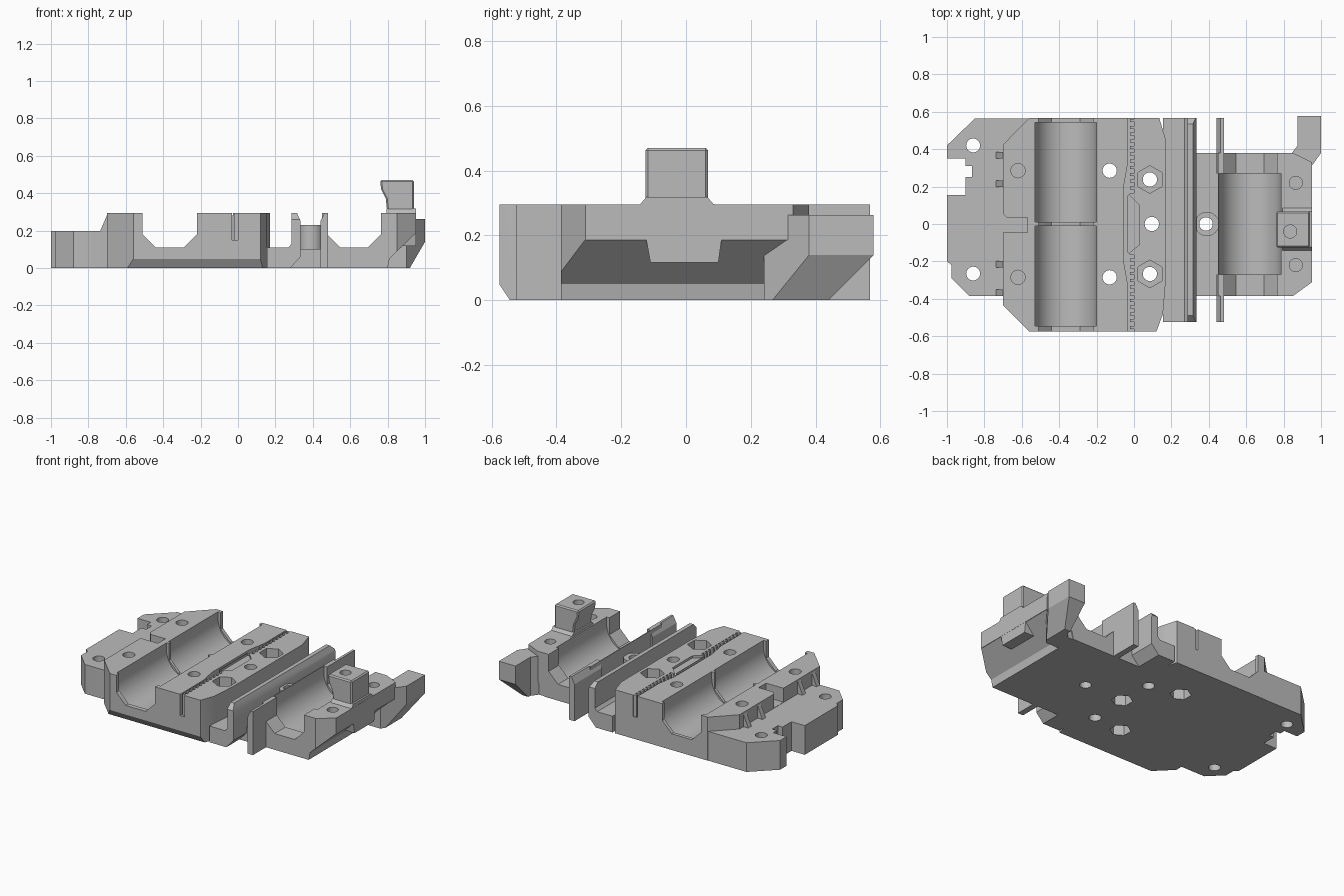
import bpy, bmesh, math
from mathutils import Vector

if "Cube" in bpy.data.objects:
    bpy.data.objects.remove(bpy.data.objects["Cube"], do_unlink=True)

grey = bpy.data.materials.new("plain_grey")
grey.use_nodes = True
grey.diffuse_color = (0.5, 0.5, 0.5, 1)
grey.node_tree.nodes["Principled BSDF"].inputs["Base Color"].default_value = (0.5, 0.5, 0.5, 1)

PLACE = {"x": lambda a, b, t: (t, a, b),
         "y": lambda a, b, t: (a, t, b),
         "z": lambda a, b, t: (a, b, t)}


def prism(name, pts, axis, lo, hi):
    """Extrude a 2D outline along an axis."""
    bm = bmesh.new()
    base = bm.faces.new([bm.verts.new(PLACE[axis](a, b, lo)) for a, b in pts])
    top = bmesh.ops.extrude_face_region(bm, geom=[base])["geom"]
    shift = Vector(PLACE[axis](0, 0, hi - lo))
    bmesh.ops.translate(bm, vec=shift, verts=[v for v in top if isinstance(v, bmesh.types.BMVert)])
    bmesh.ops.recalc_face_normals(bm, faces=bm.faces)
    mesh = bpy.data.meshes.new(name)
    bm.to_mesh(mesh)
    bm.free()
    mesh.materials.append(grey)
    obj = bpy.data.objects.new(name, mesh)
    bpy.context.collection.objects.link(obj)
    return obj


def ring(x, y, r, n=32):
    return [(x + r * math.sin(math.tau * i / n), y + r * math.cos(math.tau * i / n)) for i in range(n)]


def activate(obj):
    bpy.ops.object.select_all(action="DESELECT")
    obj.select_set(True)
    bpy.context.view_layer.objects.active = obj


def cut(obj, pts, axis, lo, hi):
    """Subtract an extruded outline."""
    cutter = prism("cutter", pts, axis, lo, hi)
    cutter.hide_render = True
    activate(obj)
    mod = obj.modifiers.new("boolean", "BOOLEAN")
    mod.operation = "DIFFERENCE"
    mod.solver = "EXACT"
    mod.object = cutter
    bpy.ops.object.modifier_apply(modifier=mod.name)
    bpy.data.objects.remove(cutter, do_unlink=True)


def drill(obj, x, y, r, lo=-0.1):
    cut(obj, ring(x, y, r), "z", lo, 0.6)


def seat(obj, x, lo, hi):
    """Round bearing trough, open at the top."""
    r, cz, n = 0.165, 0.25, 32
    arc = [(x - r * math.cos(math.pi * i / n), cz - r * math.sin(math.pi * i / n)) for i in range(n + 1)]
    cut(obj, [(x - r, 0.4)] + arc + [(x + r, 0.4)], "y", lo, hi)


def mouth(obj, x):
    """Angular opening running through the ends of a trough."""
    half = [(0.145, 0.4), (0.145, 0.18), (0.075, 0.11)]
    pts = [(x - a, b) for a, b in half] + [(x + a, b) for a, b in reversed(half)]
    cut(obj, pts, "y", -0.7, 0.7)


# Main block with twin bearing troughs
block = prism("carriage_block", [(-0.7, -0.435), (-0.56, -0.575), (0.12, -0.575), (0.155, -0.48),
                                 (0.17, -0.3), (0.17, 0.45), (0.155, 0.5), (0.135, 0.567),
                                 (-0.56, 0.567), (-0.7, 0.425)], "z", 0, 0.295)
cut(block, [(-0.6, 0.085), (-0.6, -0.05), (-0.51, -0.05)], "x", -0.8, 0.3)
mouth(block, -0.365)
seat(block, -0.365, -0.545, -0.01)
seat(block, -0.365, 0.01, 0.543)
cut(block, [(-0.72, -0.045), (-0.57, -0.045), (-0.57, 0.035), (-0.68, 0.035), (-0.72, 0.075)], "z", 0.2, 0.4)

# Bolt holes with nut pockets underneath, then two nut pockets on top
for x, y in ((-0.13, -0.285), (-0.13, 0.285), (0.095, 0)):
    drill(block, x, y, 0.038)
    cut(block, ring(x, y, 0.066, 6), "z", -0.1, 0.07)
for y in (-0.267, 0.238):
    cut(block, ring(0.085, y, 0.074, 6), "z", 0.13, 0.4)
    drill(block, 0.085, y, 0.038)

# Belt slot: toothed at both ends, narrower and offset in the middle
cut(block, [(-0.035, -0.17), (-0.02, -0.15), (0.03, -0.11), (0.03, 0.1), (-0.02, 0.15), (-0.035, 0.17)],
    "z", 0.28, 0.4)
for s in (-1, 1):
    comb = [(-0.032, s * 0.6), (-0.032, s * 0.33), (-0.055, s * 0.2), (-0.055, s * -0.01),
            (-0.037, s * -0.01), (-0.037, s * 0.15)]
    for i in range(12):
        y = 0.165 + i * 0.036
        comb += [(-0.022, s * y), (0.0, s * y), (0.0, s * (y + 0.02)), (-0.022, s * (y + 0.02))]
    cut(block, comb, "z", 0.15, 0.4)

# Lower side flange
flange = prism("side_flange", [(-1, -0.2), (-0.975, -0.22), (-0.975, -0.29), (-0.88, -0.385),
                               (-0.65, -0.385), (-0.56, -0.35), (-0.56, 0.565), (-0.85, 0.565),
                               (-1, 0.42)], "z", 0, 0.198)
cut(flange, [(-1.1, 0.155), (-0.9, 0.155), (-0.9, 0.25), (-0.865, 0.25), (-0.865, 0.31),
             (-0.9, 0.31), (-0.9, 0.35), (-1.1, 0.35)], "z", -0.1, 0.4)
for y in (-0.265, 0.42):
    drill(flange, -0.86, y, 0.037)

# Blind holes shared by block and flange
for part in (block, flange):
    for y in (-0.285, 0.285):
        drill(part, -0.62, y, 0.038, 0.05)

# Support fins between flange and block
for y in (-0.367, -0.215, 0.215, 0.367):
    prism("support_fin", [(-0.74, 0.19), (-0.695, 0.295), (-0.695, 0.19)], "y", y - 0.017, y + 0.017)

# Channel floor, filleted against the block, with its wall
channel = prism("channel_wall", [(0.155, 0), (0.28, 0), (0.335, 0.06), (0.335, 0.25), (0.315, 0.295),
                                 (0.287, 0.295), (0.287, 0.13), (0.27, 0.11), (0.155, 0.11)],
                "y", -0.525, 0.567)
for end, out in ((0.535, 0.6), (-0.49, -0.555)):
    cut(channel, [(end, 0.36), (end, 0.295), (out, 0.23), (out, 0.36)], "x", 0.2, 0.5)

# Second thin wall, split around the single bearing
for name, lo, hi in (("front_thin_wall", -0.525, -0.27), ("rear_thin_wall", 0.27, 0.567)):
    prism(name, [(0.44, 0), (0.48, 0), (0.48, 0.295), (0.463, 0.295), (0.44, 0.25)], "y", lo, hi)

# Body holding the single bearing
body = prism("single_bearing_body", [(0.27, -0.385), (0.85, -0.385), (0.953, -0.31), (0.953, 0.33),
                                     (0.85, 0.38), (0.27, 0.38)], "z", 0, 0.295)
cut(body, [(0.2, 0.1), (0.45, 0.1), (0.45, 0.4), (0.2, 0.4)], "y", -0.5, 0.5)
mouth(body, 0.62)
seat(body, 0.62, -0.27, 0.27)
cut(body, [(0.79, -0.05), (0.81, 0.05), (0.95, 0.185), (1.1, 0.185), (1.1, -0.05)], "y", -0.5, 0.5)
for y in (-0.22, 0.22):
    drill(body, 0.865, y, 0.035, 0.15)
drill(body, 0.385, 0, 0.036)

# Screw boss between the walls
boss = prism("screw_boss", ring(0.39, 0, 0.065), "z", 0.09, 0.23)
drill(boss, 0.385, 0, 0.036)

# Angled tab at the rear corner
tab = prism("corner_tab", [(0.8, 0.24), (0.9, 0.24), (0.95, 0.31), (1, 0.38), (1, 0.578),
                           (0.875, 0.578), (0.875, 0.42), (0.84, 0.375), (0.8, 0.375)], "z", 0, 0.262)
cut(tab, [(0.39, -0.05), (0.59, 0.15), (0.7, 0.15), (0.7, -0.05)], "x", 0.7, 1.1)
cut(tab, [(0.89, -0.05), (1.01, 0.157), (1.1, 0.157), (1.1, -0.05)], "y", 0.1, 0.7)
drill(tab, 0.865, 0.22, 0.035, 0.15)

# Upright post with its tapered foot
post = prism("upright_post", [(0.8, 0.28), (0.79, 0.37), (0.765, 0.42), (0.76, 0.47), (0.94, 0.47),
                              (0.94, 0.28)], "y", -0.125, 0.068)
activate(post)
bev = post.modifiers.new("bevel", "BEVEL")
bev.width = 0.008
bev.limit_method = "ANGLE"
bpy.ops.object.modifier_apply(modifier=bev.name)
drill(post, 0.835, -0.04, 0.035, 0.34)
prism("post_foot", [(-0.142, 0.295), (-0.11, 0.117), (0.1, 0.117), (0.125, 0.295), (0.085, 0.296),
                    (0.066, 0.318), (-0.123, 0.318)], "x", 0.795, 0.952)

# Smooth the round parts, keep the edges sharp
for obj in list(bpy.context.collection.objects):
    if obj.type == "MESH" and grey.name in obj.data.materials:
        activate(obj)
        bpy.ops.object.shade_smooth_by_angle(angle=math.radians(25))
